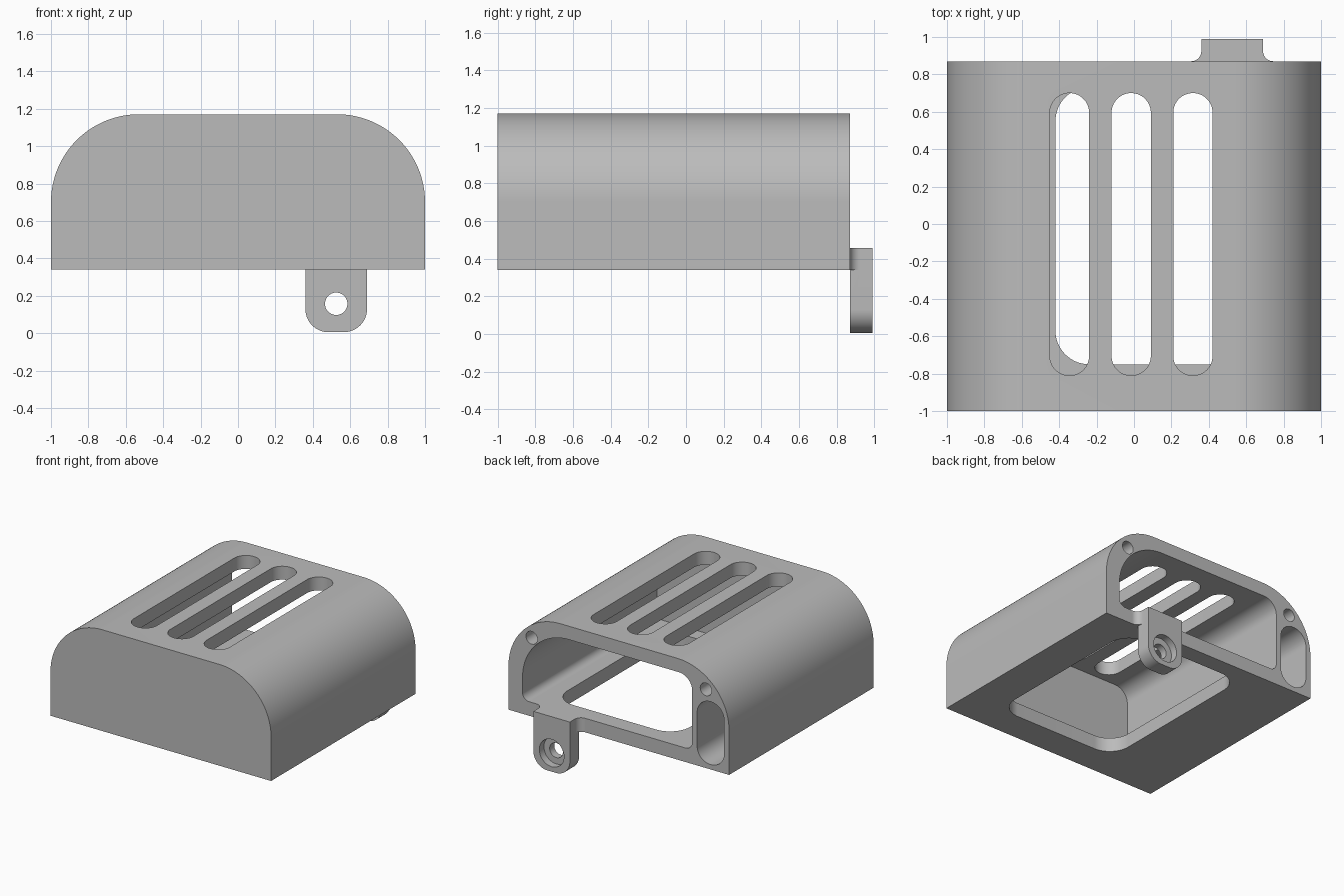
import bpy, bmesh, math

cube = bpy.data.objects.get("Cube")
if cube:
    bpy.data.objects.remove(cube, do_unlink=True)

grey = bpy.data.materials.new("plain_grey")
grey.use_nodes = True
colour = (0.5, 0.5, 0.5, 1)
grey.diffuse_color = colour
grey.node_tree.nodes["Principled BSDF"].inputs["Base Color"].default_value = colour


def outline(u0, u1, v0, v1, radii, steps=16):
    """Rounded rectangle; radii run bottom left, bottom right, top right, top left."""
    pts = []
    corners = [(u0, v0, 1, 1), (u1, v0, -1, 1), (u1, v1, -1, -1), (u0, v1, 1, -1)]
    for i, ((u, v, su, sv), r) in enumerate(zip(corners, radii)):
        n = steps if r else 0
        for k in range(n + 1):
            a = math.pi + math.pi / 2 * (i + k / max(n, 1))
            pts.append((u + su * r + r * math.cos(a), v + sv * r + r * math.sin(a)))
    return pts


def circle(u, v, r):
    return outline(u - r, u + r, v - r, v + r, [r] * 4, 10)


def prism(name, pts, axis, lo, hi):
    """Extrude an outline along y (outline in x, z) or z (outline in x, y)."""
    bm = bmesh.new()
    place = (lambda u, v: (u, lo, v)) if axis == "y" else (lambda u, v: (u, v, lo))
    face = bm.faces.new([bm.verts.new(place(u, v)) for u, v in pts])
    new = bmesh.ops.extrude_face_region(bm, geom=[face])["geom"]
    shift = (0, hi - lo, 0) if axis == "y" else (0, 0, hi - lo)
    bmesh.ops.translate(bm, vec=shift, verts=[g for g in new if isinstance(g, bmesh.types.BMVert)])
    bmesh.ops.remove_doubles(bm, verts=bm.verts, dist=0.0005)
    bmesh.ops.recalc_face_normals(bm, faces=bm.faces)
    mesh = bpy.data.meshes.new(name)
    bm.to_mesh(mesh)
    bm.free()
    mesh.materials.append(grey)
    obj = bpy.data.objects.new(name, mesh)
    bpy.context.collection.objects.link(obj)
    return obj


def select(obj):
    bpy.ops.object.select_all(action="DESELECT")
    obj.select_set(True)
    bpy.context.view_layer.objects.active = obj


def combine(obj, tools, operation="DIFFERENCE"):
    """Apply each tool to obj in turn, then remove it."""
    select(obj)
    for tool in tools:
        tool.hide_render = True
        mod = obj.modifiers.new("cut", "BOOLEAN")
        mod.operation, mod.object, mod.solver = operation, tool, "EXACT"
        bpy.ops.object.modifier_apply(modifier=mod.name)
        bpy.data.objects.remove(tool, do_unlink=True)


BASE, TOP, BACK, FLOOR = 0.34, 1.17, 0.87, 0.455

# Housing shell with broad rounded shoulders
housing = prism("housing", outline(-1, 1, BASE, TOP, (0, 0, 0.47, 0.47), 32), "y", -1, BACK)

# Main chamber, open at the back
cutters = [prism("chamber", outline(-0.665, 0.873, FLOOR, 1.06, (0.06, 0.06, 0.42, 0.12), 20),
                 "y", -0.87, BACK + 0.1)]
# Opening in the floor
cutters.append(prism("floor_opening", outline(-0.42, 0.69, -0.75, 0.73, [0.18] * 4), "z", 0.2, 0.6))
# Three vents in the roof
for x in (-0.345, -0.015, 0.315):
    cutters.append(prism("vent", outline(x - 0.105, x + 0.105, -0.81, 0.70, [0.105] * 4), "z", 0.95, 1.3))
# Side pocket and two screw holes in the back rim
cutters.append(prism("side_pocket", outline(-0.955, -0.71, 0.38, 0.895, [0.12] * 4), "y", -0.75, BACK + 0.1))
for x in (-0.79, 0.79):
    cutters.append(prism("screw_hole", circle(x, 0.985, 0.052), "y", 0.3, BACK + 0.1))
combine(housing, cutters)

# Mounting tab with flared root
tab = prism("mounting_tab", outline(0.36, 0.69, 0.005, FLOOR, (0.125, 0.125, 0, 0)), "y", BACK, 0.99)
r = 0.055
arc = [(r - r * math.cos(a), r - r * math.sin(a)) for a in [math.pi / 2 * k / 10 for k in range(11)]]
root = [(0.69 + u, BACK + v) for u, v in arc] + [(0.36 - u, BACK + v) for u, v in reversed(arc)]
combine(tab, [prism("tab_root", root, "z", BASE, FLOOR)], "UNION")
# Bolt hole with a counterbore on the back
combine(tab, [prism("bolt_hole", circle(0.525, 0.157, 0.06), "y", 0.8, 1.1),
              prism("counterbore", circle(0.525, 0.157, 0.112), "y", 0.93, 1.1)])

for obj in (housing, tab):
    select(obj)
    bpy.ops.object.shade_smooth_by_angle(angle=math.radians(30))
